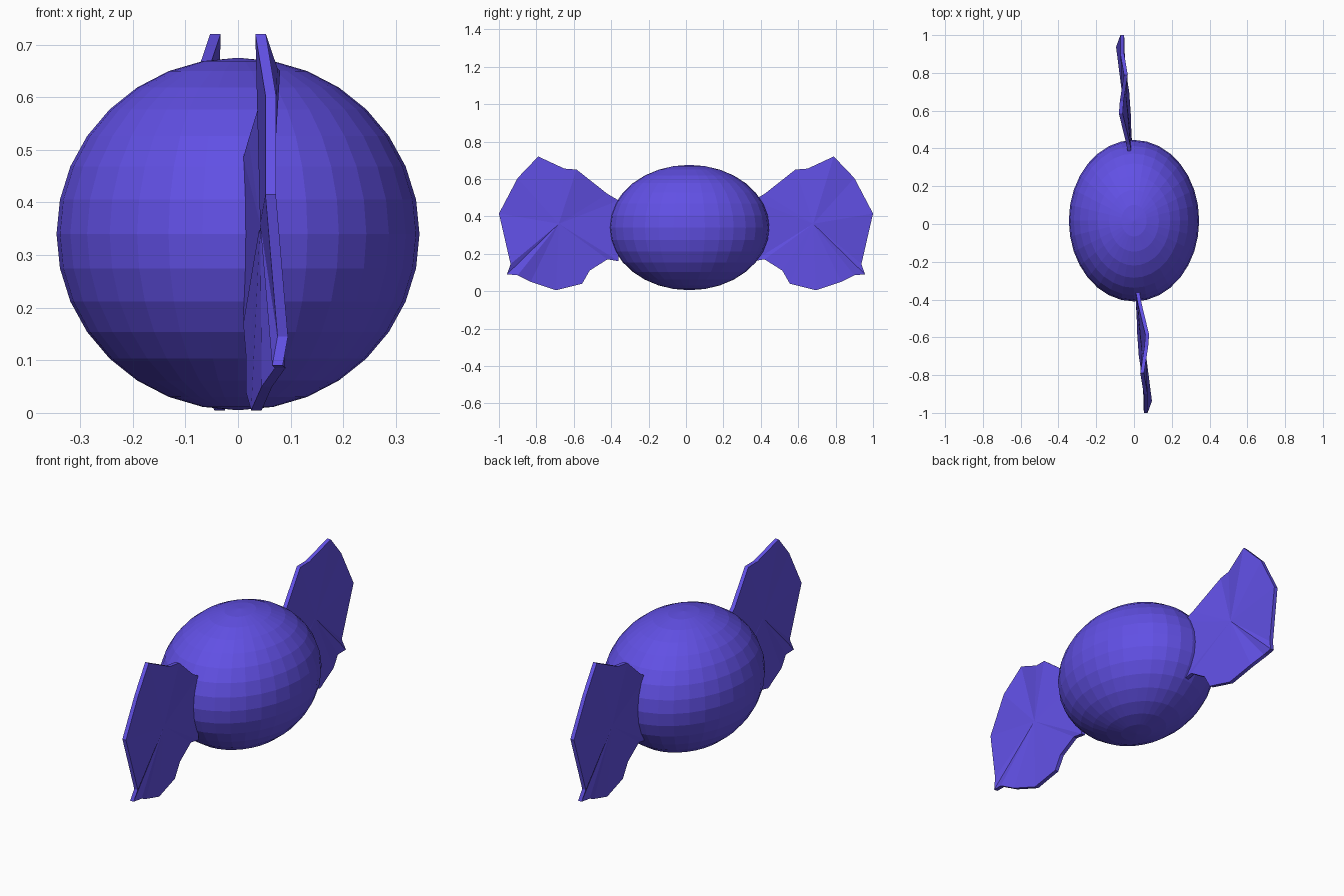
import bpy, bmesh, math
from mathutils import Matrix

if "Cube" in bpy.data.objects:
    bpy.data.objects.remove(bpy.data.objects["Cube"])

mat = bpy.data.materials.new("wrapper_violet")
mat.diffuse_color = (0.12, 0.08, 0.78, 1)
mat.use_nodes = True
mat.node_tree.nodes["Principled BSDF"].inputs["Base Color"].default_value = mat.diffuse_color

# Round candy body
bpy.ops.mesh.primitive_uv_sphere_add(segments=32, ring_count=16, radius=1,
                                     location=(0, 0.0175, 0.34))
body = bpy.context.object
body.name = "candy_body"
body.scale = (0.345, 0.4275, 0.335)
body.data.materials.append(mat)

# Crumpled wrapper outline: distance from centre, height, sideways fold
OUTLINE = [(0.36, 0.485, 0.02), (0.42, 0.52, 0.03), (0.585, 0.65, 0.07),
           (0.65, 0.655, 0.065), (0.79, 0.72, 0.043), (0.90, 0.605, 0.062),
           (1.0, 0.415, 0.062), (0.938, 0.145, 0.085), (0.957, 0.09, 0.075),
           (0.90, 0.085, 0.08), (0.83, 0.05, 0.055), (0.695, 0.005, 0.035),
           (0.555, 0.04, 0.025), (0.515, 0.11, 0.025), (0.42, 0.17, 0.02),
           (0.36, 0.16, 0.02)]
CENTRE = (0.68, 0.36, 0.052)
HALF = 0.01


def wrapper_end(name, turn):
    bm = bmesh.new()
    sides = []
    for off in (-HALF, HALF):
        ring = [bm.verts.new((x + off, -y, z)) for y, z, x in OUTLINE]
        mid = bm.verts.new((CENTRE[2] + off, -CENTRE[0], CENTRE[1]))
        for a, b in zip(ring, ring[1:] + ring[:1]):
            bm.faces.new((a, b, mid))
        sides.append(ring)
    n = len(OUTLINE)
    for i in range(n):
        j = (i + 1) % n
        bm.faces.new((sides[0][i], sides[0][j], sides[1][j], sides[1][i]))
    bmesh.ops.rotate(bm, verts=bm.verts, matrix=Matrix.Rotation(turn, 3, 'Z'))
    bmesh.ops.recalc_face_normals(bm, faces=bm.faces)
    mesh = bpy.data.meshes.new(name)
    bm.to_mesh(mesh)
    bm.free()
    mesh.materials.append(mat)
    bpy.context.collection.objects.link(bpy.data.objects.new(name, mesh))


# Twisted wrapper ends, half a turn apart
wrapper_end("front_wrapper_end", 0)
wrapper_end("back_wrapper_end", math.pi)
